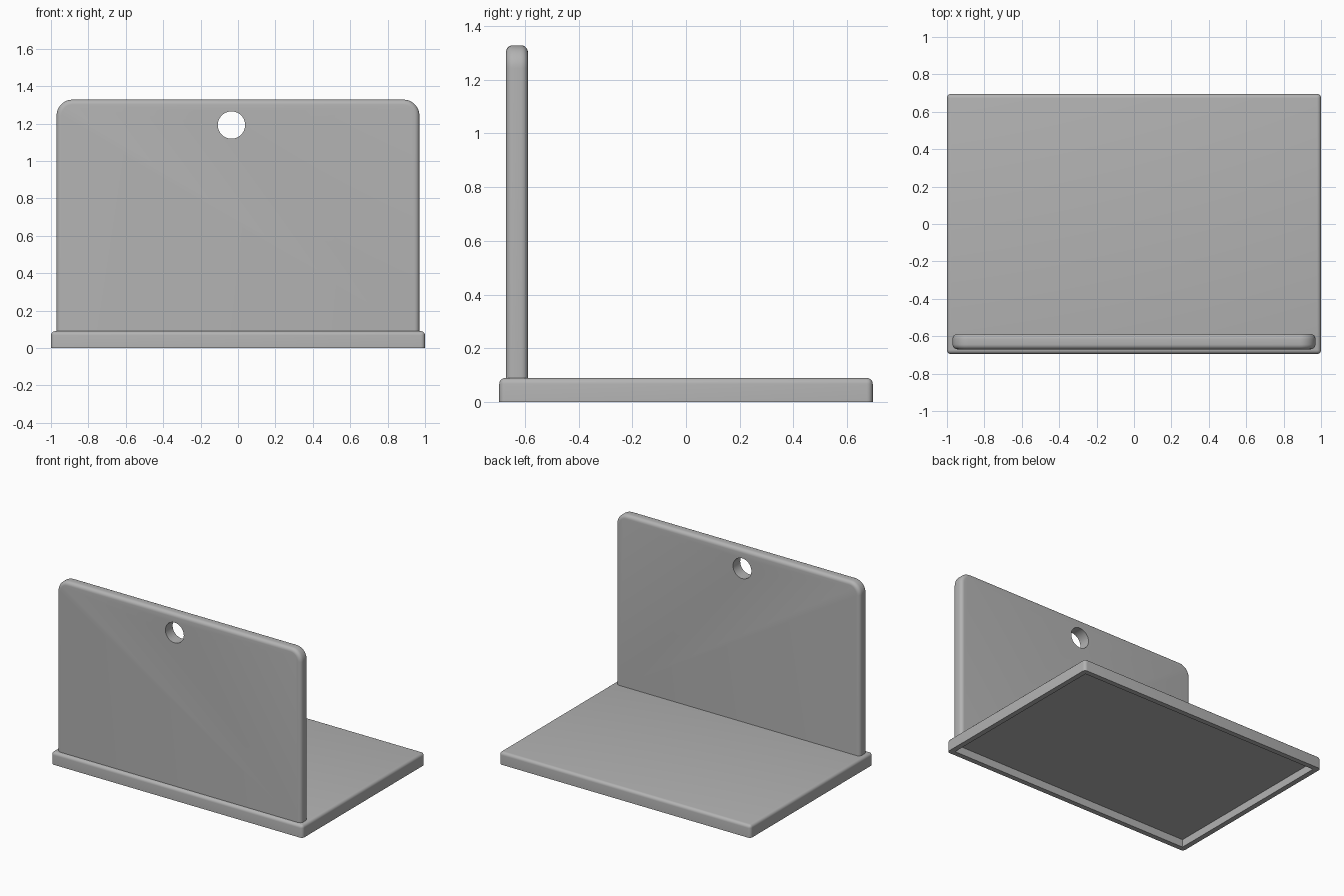
import bpy
import bmesh
import math

cube = bpy.data.objects.get("Cube")
if cube:
    bpy.data.objects.remove(cube, do_unlink=True)

# Single grey plastic colour
grey = bpy.data.materials.new("grey plastic")
grey.use_nodes = True
grey.diffuse_color = (0.45, 0.45, 0.45, 1)
grey.node_tree.nodes["Principled BSDF"].inputs["Base Color"].default_value = grey.diffuse_color


def box(name, lo, hi):
    """Axis-aligned box between two opposite corners."""
    bpy.ops.mesh.primitive_cube_add(size=1, location=[(a + b) / 2 for a, b in zip(lo, hi)])
    ob = bpy.context.object
    ob.name = name
    ob.scale = [b - a for a, b in zip(lo, hi)]
    bpy.ops.object.transform_apply(location=False, rotation=False, scale=True)
    ob.data.materials.append(grey)
    return ob


def bevel_edges(ob, radius, segments, rule):
    """Round only the edges whose midpoint and direction pass the rule."""
    bm = bmesh.new()
    bm.from_mesh(ob.data)
    edges = [e for e in bm.edges
             if rule((e.verts[0].co + e.verts[1].co) / 2, (e.verts[1].co - e.verts[0].co).normalized())]
    bmesh.ops.bevel(bm, geom=edges, offset=radius, segments=segments,
                    affect='EDGES', profile=0.5, clamp_overlap=True)
    bm.to_mesh(ob.data)
    bm.free()


def cut(ob, cutter):
    """Subtract a hidden cutter and apply the result."""
    cutter.hide_render = True
    mod = ob.modifiers.new("cut", 'BOOLEAN')
    mod.operation, mod.solver, mod.object = 'DIFFERENCE', 'EXACT', cutter
    bpy.context.view_layer.objects.active = ob
    bpy.ops.object.modifier_apply(modifier=mod.name)
    bpy.data.objects.remove(cutter, do_unlink=True)


def smooth(ob):
    bpy.ops.object.select_all(action='DESELECT')
    ob.select_set(True)
    bpy.context.view_layer.objects.active = ob
    bpy.ops.object.shade_smooth_by_angle(angle=math.radians(35))


# Base tray: rounded top and corners, square bottom rim, hollow underneath
base = box("base_tray", (-1, -0.695, 0), (1, 0.695, 0.09))
bevel_edges(base, 0.022, 5, lambda mid, d: mid.z > 0.01 or abs(d.z) > 0.9)
cut(base, box("recess_cutter", (-0.963, -0.658, -0.1), (0.963, 0.658, 0.055)))
smooth(base)

# Upright panel: large upper corners, softly rounded outline
panel = box("upright_panel", (-0.97, -0.67, 0.08), (0.97, -0.588, 1.328))
bevel_edges(panel, 0.085, 10, lambda mid, d: abs(d.y) > 0.9 and mid.z > 0)
top_half = 0.624
bevel_edges(panel, 0.026, 5,
            lambda mid, d: abs(d.y) < 0.1 and mid.z > 0.01 - top_half and abs(mid.y) > 0.03)

# Round hole through the panel
bpy.ops.mesh.primitive_cylinder_add(vertices=48, radius=0.073, depth=0.4,
                                    location=(-0.035, -0.63, 1.192), rotation=(math.pi / 2, 0, 0))
cut(panel, bpy.context.object)
smooth(panel)
